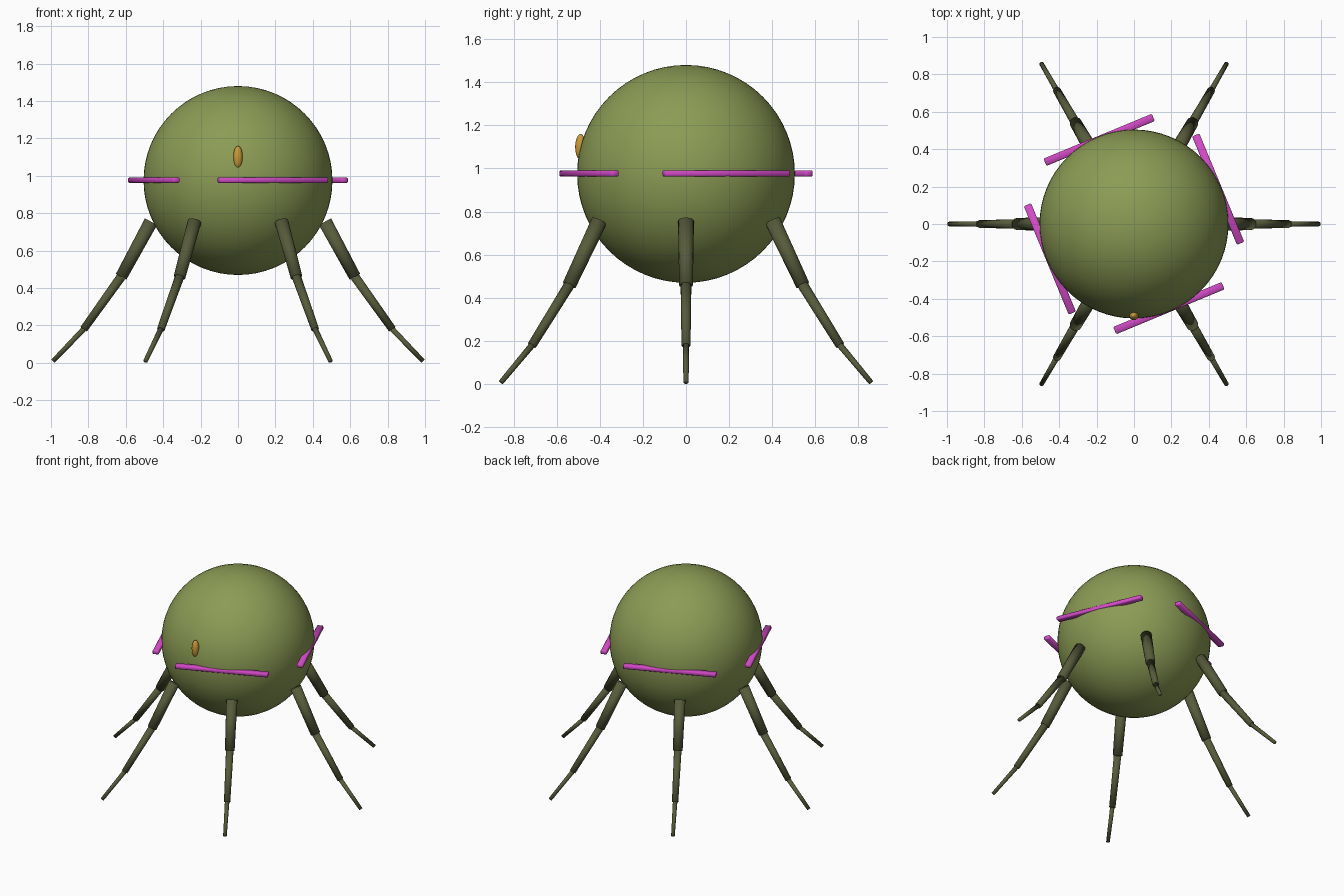
import bpy
import math
from mathutils import Vector, Matrix

if "Cube" in bpy.data.objects:
    bpy.data.objects.remove(bpy.data.objects["Cube"], do_unlink=True)


def make_material(name, rgb):
    mat = bpy.data.materials.new(name)
    mat.use_nodes = True
    mat.diffuse_color = (*rgb, 1)
    mat.node_tree.nodes["Principled BSDF"].inputs["Base Color"].default_value = (*rgb, 1)
    return mat


body_green = make_material("moss green", (0.26, 0.33, 0.09))
leg_green = make_material("dark olive", (0.095, 0.105, 0.043))
bar_pink = make_material("magenta", (0.65, 0.07, 0.57))
eye_amber = make_material("amber", (0.60, 0.32, 0.04))


def finish(name, mat):
    obj = bpy.context.object
    obj.name = name
    obj.data.materials.append(mat)
    bpy.ops.object.shade_smooth()
    return obj


def ellipsoid(name, mat, centre, size, segments, rings):
    bpy.ops.mesh.primitive_uv_sphere_add(segments=segments, ring_count=rings,
                                         radius=1, location=centre)
    bpy.context.object.scale = size
    return finish(name, mat)


def tapered_rod(name, mat, start, end, r_start, r_end):
    axis = end - start
    bpy.ops.mesh.primitive_cone_add(vertices=16, radius1=r_start, radius2=r_end,
                                    depth=axis.length, location=(start + end) / 2)
    bpy.context.object.rotation_euler = axis.to_track_quat("Z", "Y").to_euler()
    return finish(name, mat)


# Round body and the single eye
BODY_Z = 0.975
ellipsoid("body", body_green, (0, 0, BODY_Z), (0.505,) * 3, 64, 32)
ellipsoid("eye", eye_amber, (0, -0.489, 1.1), (0.025, 0.025, 0.06), 24, 16)

# Six legs, each with three stepped and tapered segments
joints = [Vector(p) for p in ((0.465, 0, 0.755), (0.625, 0, 0.46),
                              (0.825, 0, 0.18), (0.99, 0, 0.009))]
segments = (("upper", 0.037, 0.032), ("middle", 0.025, 0.021), ("lower", 0.015, 0.012))
for leg in range(6):
    turn = Matrix.Rotation(leg * math.pi / 3, 3, "Z")
    for i, (part, r_start, r_end) in enumerate(segments):
        tapered_rod(f"leg_{leg + 1}_{part}", leg_green,
                    turn @ joints[i], turn @ joints[i + 1], r_start, r_end)

# Four flat bars tangent to the body's equator
for n in range(4):
    angle = math.radians(22.5 + 90 * n)
    outward = Vector((math.sin(angle), -math.cos(angle), 0)) * 0.487
    bpy.ops.mesh.primitive_cube_add(size=1, location=(outward.x, outward.y, BODY_Z + 0.002))
    bar = finish(f"side_bar_{n + 1}", bar_pink)
    bar.data.transform(Matrix.Diagonal((0.627, 0.042, 0.028, 1)))
    bar.rotation_euler.z = angle
    bevel = bar.modifiers.new("soft_edges", "BEVEL")
    bevel.width = 0.005
    bevel.segments = 1
